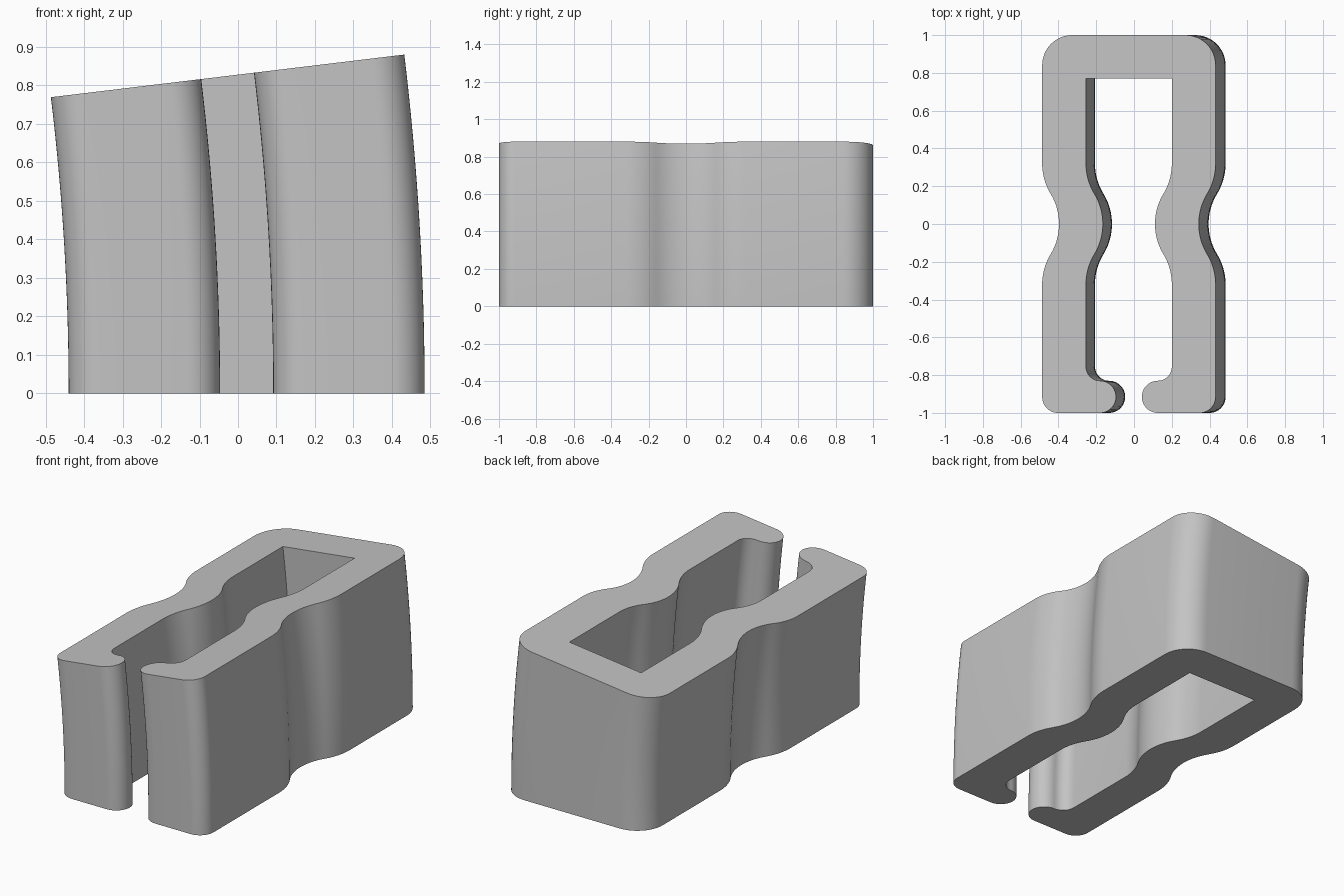
import bpy, bmesh
from math import sin, cos, radians, asin, degrees

cube = bpy.data.objects.get("Cube")
if cube:
    bpy.data.objects.remove(cube, do_unlink=True)

HALF_WIDTH, WALL = 0.4625, 0.2335
BEND_RADIUS, BEND_ANGLE, CENTRE_X = 6.89, 0.12, 0.0225
LAYERS = 24


def arc(cx, cy, r, start, end, steps=12):
    """Points on an arc, angles in degrees."""
    angles = [radians(start + (end - start) * i / steps) for i in range(steps + 1)]
    return [(cx + r * cos(a), cy + r * sin(a)) for a in angles]


def waist(x, depth=0.09, reach=0.32):
    """Tangent arcs that dip towards the middle, from back to front."""
    r = (reach ** 2 + depth ** 2) / (4 * depth)
    turn = degrees(asin(reach / 2 / r))
    return (arc(x - r, reach, r, 0, -turn, 10)
            + arc(x - depth + r, 0, r, 180 - turn, 180 + turn, 20)
            + arc(x - r, -reach, r, turn, 0, 10))


# Outline of one arm: back corner, outer wall, hooked tip, inner wall
inner = HALF_WIDTH - WALL
corner, front, fillet = 0.16, 0.085, 0.075
hook_x = inner - fillet
arm = arc(HALF_WIDTH - corner, 1 - corner, corner, 90, 0)
arm += waist(HALF_WIDTH)
arm += arc(HALF_WIDTH - front, front - 1, front, 0, -90)
arm += arc(hook_x, front - 1, front, -90, -270, 20)
arm += arc(hook_x, 2 * front - 1 + fillet, fillet, -90, 0)
arm += reversed(waist(inner))
arm.append((inner, 0.77))
outline = arm + [(-x, y) for x, y in reversed(arm)]

# Sweep the outline upwards along a gentle sideways bend
bm = bmesh.new()
rings = []
for k in range(LAYERS + 1):
    a = BEND_ANGLE * k / LAYERS
    rings.append([bm.verts.new(((BEND_RADIUS + u) * cos(a) - BEND_RADIUS + CENTRE_X,
                                y, (BEND_RADIUS + u) * sin(a) if k else 0))
                  for u, y in outline])
n = len(outline)
for low, high in zip(rings, rings[1:]):
    for i in range(n):
        j = (i + 1) % n
        bm.faces.new((low[i], low[j], high[j], high[i]))
bm.faces.new(rings[0])
bm.faces.new(rings[-1])
bmesh.ops.remove_doubles(bm, verts=bm.verts[:], dist=0.0005)
bmesh.ops.recalc_face_normals(bm, faces=bm.faces[:])

mesh = bpy.data.meshes.new("clip_body")
bm.to_mesh(mesh)
bm.free()
clip = bpy.data.objects.new("clip_body", mesh)
bpy.context.collection.objects.link(clip)

# Plain grey finish
grey = bpy.data.materials.new("plain grey")
grey.use_nodes = True
colour = (0.55, 0.55, 0.55, 1)
grey.diffuse_color = colour
grey.node_tree.nodes["Principled BSDF"].inputs["Base Color"].default_value = colour
mesh.materials.append(grey)

bpy.ops.object.select_all(action="DESELECT")
clip.select_set(True)
bpy.context.view_layer.objects.active = clip
bpy.ops.object.shade_smooth_by_angle(angle=radians(30))
